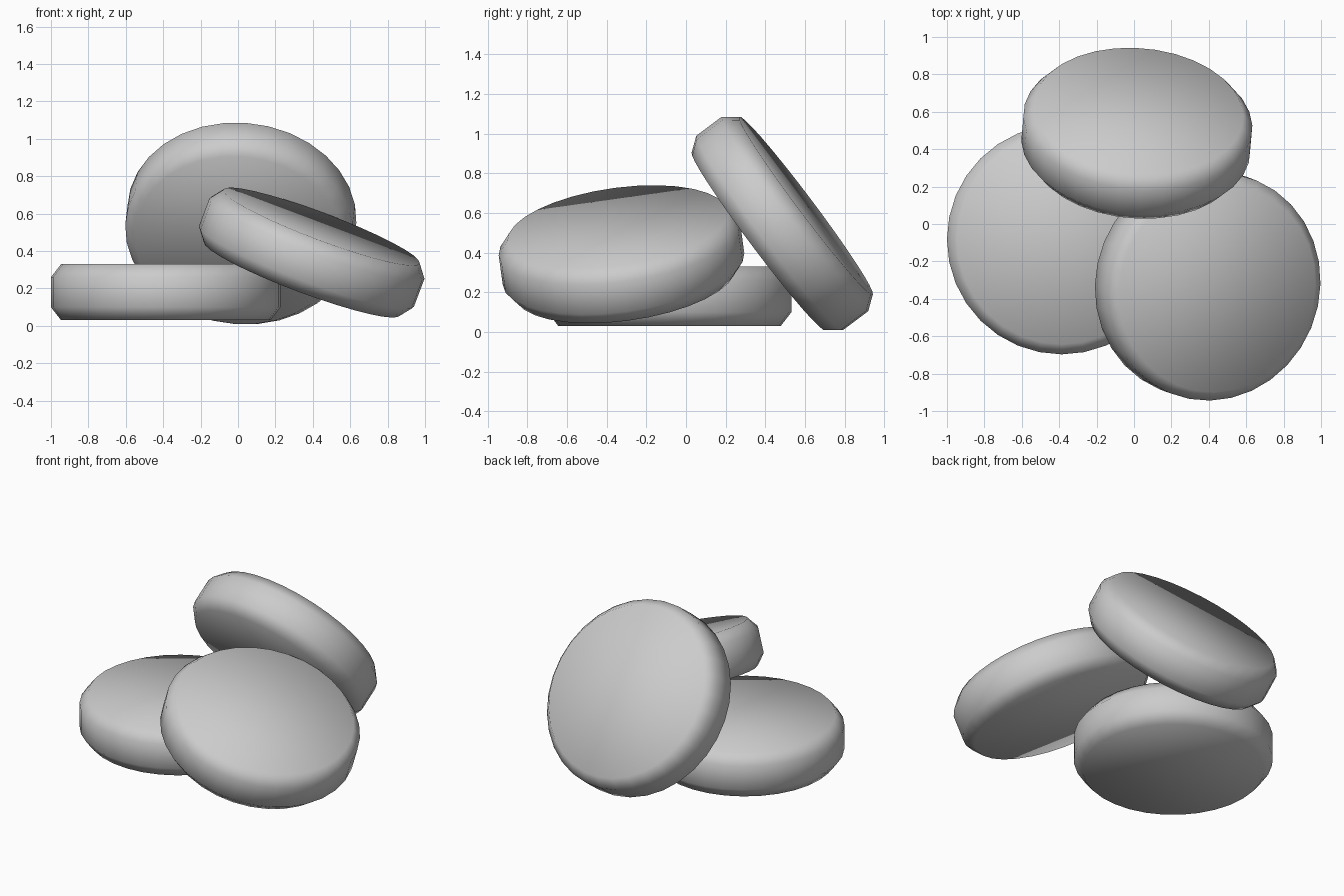
import bpy, bmesh
from math import cos, sin, tau
from mathutils import Vector

if "Cube" in bpy.data.objects:
    bpy.data.objects.remove(bpy.data.objects["Cube"])

SIDES = 32
# half section of a disc: (radius, height along its axis)
PROFILE = [(0.56, -0.15), (0.614, -0.08), (0.614, 0.08), (0.56, 0.15)]


def disc(name, centre, normal):
    """Chamfered disc whose axis points along normal."""
    bm = bmesh.new()
    rings = [[bm.verts.new((r * cos(tau * i / SIDES), r * sin(tau * i / SIDES), h))
              for i in range(SIDES)] for r, h in PROFILE]
    for low, high in zip(rings, rings[1:]):
        for i in range(SIDES):
            j = (i + 1) % SIDES
            bm.faces.new((low[i], low[j], high[j], high[i]))
    bm.faces.new(rings[0][::-1])
    bm.faces.new(rings[-1])
    for f in bm.faces:
        f.smooth = True
    mesh = bpy.data.meshes.new(name)
    bm.to_mesh(mesh)
    bm.free()
    ob = bpy.data.objects.new(name, mesh)
    ob.location = centre
    ob.rotation_mode = 'QUATERNION'
    ob.rotation_quaternion = Vector((0, 0, 1)).rotation_difference(Vector(normal))
    bpy.context.collection.objects.link(ob)
    return ob


# lying disc, disc resting on it, and disc leaning at the back
disc("flat_disc", (-0.386, -0.083, 0.18), (0, 0, 1))
disc("resting_disc", (0.394, -0.325, 0.392), (0.35, -0.13, 0.93))
disc("leaning_disc", (0.015, 0.485, 0.547), (0.07, 0.80, 0.60))
